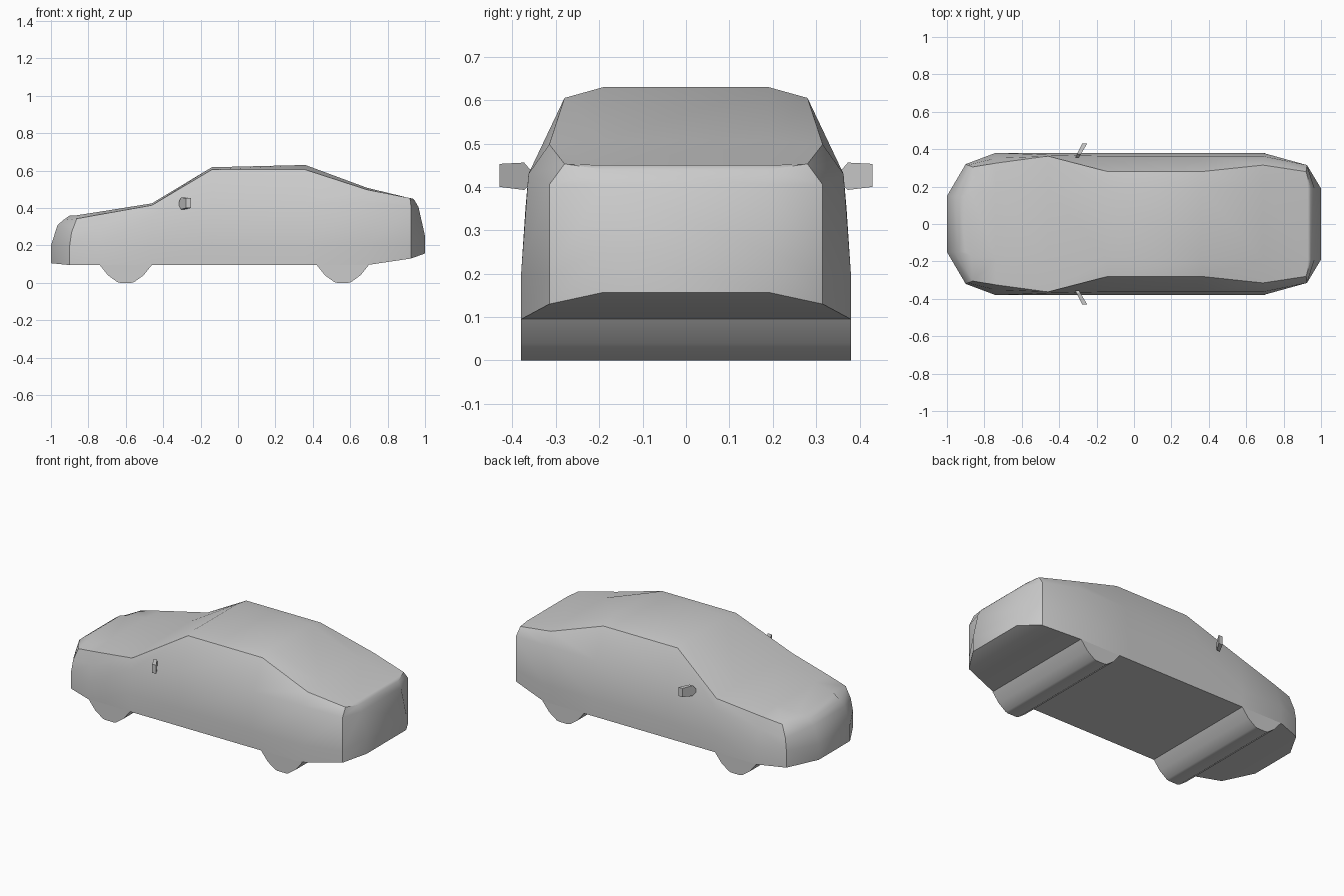
import bpy, bmesh

if "Cube" in bpy.data.objects:
    bpy.data.objects.remove(bpy.data.objects["Cube"])

def finish(name, bm, angle=0.6):
    bmesh.ops.remove_doubles(bm, verts=bm.verts, dist=1e-5)
    bmesh.ops.recalc_face_normals(bm, faces=bm.faces)
    me = bpy.data.meshes.new(name)
    bm.to_mesh(me)
    bm.free()
    ob = bpy.data.objects.new(name, me)
    bpy.context.collection.objects.link(ob)
    bpy.ops.object.select_all(action='DESELECT')
    ob.select_set(True)
    bpy.context.view_layer.objects.active = ob
    bpy.ops.object.shade_smooth_by_angle(angle=angle)
    return ob

# Half cross-sections from nose to tail: sill, low side, belt line, roof edge, roof inner
def straight(x, *yz):
    return [(x, y, z) for y, z in yz]

sections = [
    [(-1, .15, .105), (-1, .15, .2), (-.965, .15, .308), (-.935, .15, .335), (-.9, .15, .36)],
    [(-.9, .32, .095), (-.9, .32, .2), (-.89, .315, .27), (-.862, .305, .343), (-.87, .17, .36)],
    straight(-.74, (.38, .095), (.38, .2), (.352, .30), (.325, .365), (.18, .38)),
    straight(-.46, (.38, .095), (.38, .2), (.37, .35), (.363, .415), (.19, .425)),
    straight(-.14, (.38, .095), (.38, .2), (.363, .43), (.28, .605), (.19, .618)),
    straight(.36, (.38, .095), (.38, .2), (.363, .43), (.28, .605), (.19, .63)),
    straight(.69, (.38, .095), (.38, .2), (.363, .43), (.315, .498), (.19, .508)),
    [(.925, .315, .13), (.925, .315, .2), (.925, .315, .405), (.92, .28, .453), (.93, .19, .45)],
    [(1, .19, .157), (1, .19, .25), (.965, .19, .405), (.945, .19, .44), (.935, .19, .45)],
]

# Body shell: loft both sides, then bridge the roof, floor, nose and tail
bm = bmesh.new()
right = [[bm.verts.new(p) for p in s] for s in sections]
left = [[bm.verts.new((x, -y, z)) for x, y, z in s] for s in sections]
for i in range(len(sections) - 1):
    for side in (right, left):
        for j in range(4):
            bm.faces.new((side[i][j], side[i + 1][j], side[i + 1][j + 1], side[i][j + 1]))
    for j in (0, 4):
        bm.faces.new((right[i][j], right[i + 1][j], left[i + 1][j], left[i][j]))
for i in (0, -1):
    for j in range(4):
        bm.faces.new((right[i][j], right[i][j + 1], left[i][j + 1], left[i][j]))
finish("car_body", bm)

def prism(name, a, b, angle=0.6):
    bm = bmesh.new()
    va = [bm.verts.new(p) for p in a]
    vb = [bm.verts.new(p) for p in b]
    bm.faces.new(va)
    bm.faces.new(vb)
    for k in range(len(a)):
        n = (k + 1) % len(a)
        bm.faces.new((va[k], va[n], vb[n], vb[k]))
    return finish(name, bm, angle)

# Full-width wheel bulges under the body
wheel_profile = [(-.14, .096), (-.095, .04), (-.045, .004), (-.03, 0), (.03, 0),
                 (.045, .004), (.095, .04), (.14, .096)]
for name, cx in (("front_wheels", -.6), ("rear_wheels", .56)):
    prism(name, [(cx + x, -.38, z) for x, z in wheel_profile],
          [(cx + x, .38, z) for x, z in wheel_profile], 0.8)

# Swept-back side mirrors
mirror_profile = [(.355, .41), (.373, .393), (.43, .40), (.43, .453), (.373, .456), (.355, .435)]
for name, s in (("mirror_right", -1), ("mirror_left", 1)):
    lead = [(-.312 + (y - .36) * .5, s * y, z) for y, z in mirror_profile]
    trail = [(-.292 + (y - .36) * .6, s * y, z) for y, z in mirror_profile]
    prism(name, lead, trail, 0.5)
